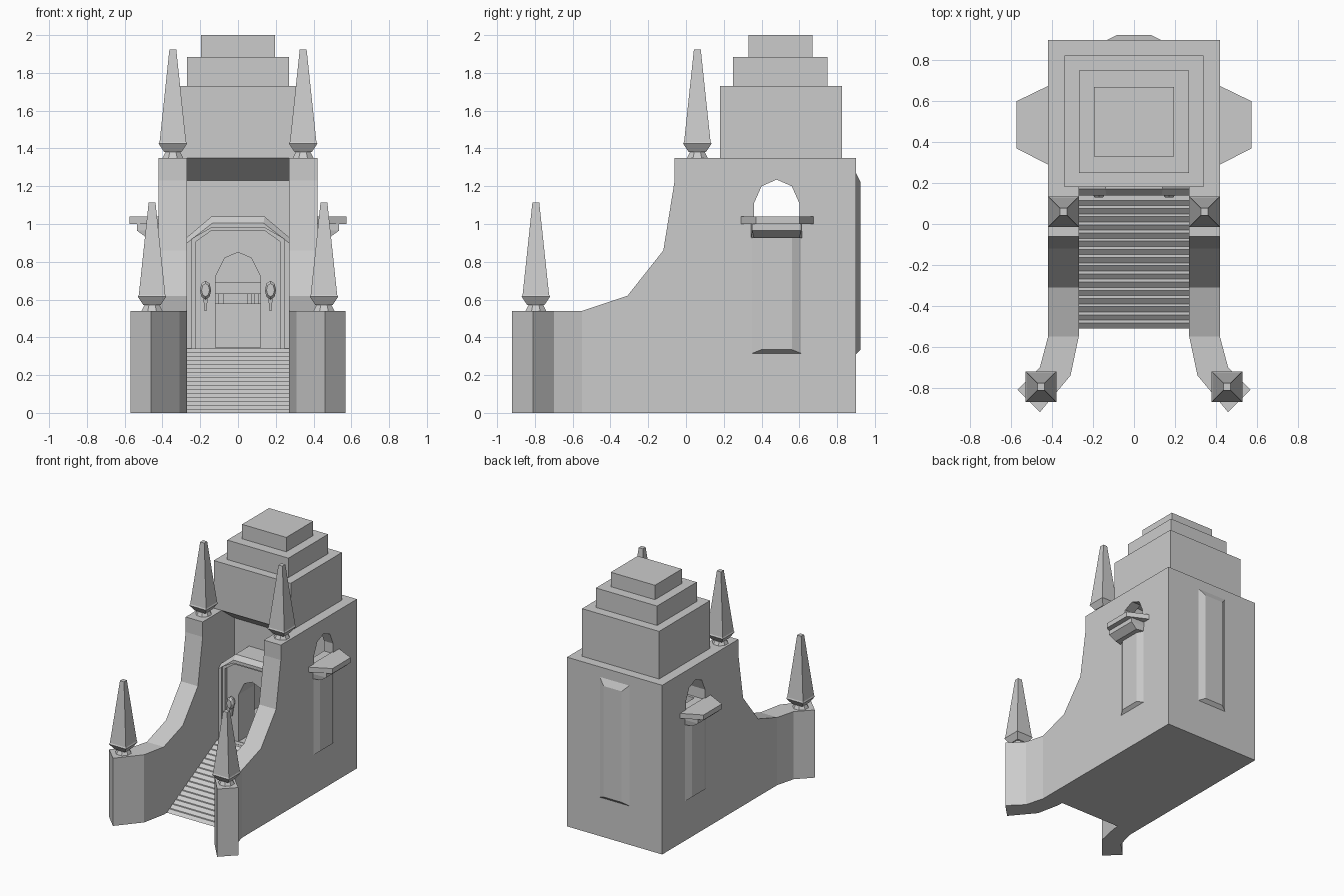
import bpy, bmesh, math

if "Cube" in bpy.data.objects:
    bpy.data.objects.remove(bpy.data.objects["Cube"])


def loft(name, rings):
    """Closed solid through rings of equal point count."""
    bm = bmesh.new()
    vs = [[bm.verts.new(p) for p in r] for r in rings]
    n = len(vs[0])
    bm.faces.new(vs[0])
    bm.faces.new(vs[-1])
    for a, b in zip(vs, vs[1:]):
        for i in range(n):
            j = (i + 1) % n
            bm.faces.new((a[i], a[j], b[j], b[i]))
    bmesh.ops.recalc_face_normals(bm, faces=bm.faces)
    me = bpy.data.meshes.new(name)
    bm.to_mesh(me)
    bm.free()
    ob = bpy.data.objects.new(name, me)
    bpy.context.collection.objects.link(ob)
    return ob


def prism(name, pts, axis, a, b):
    """Extrude a 2D outline along an axis from a to b."""
    put = {'x': lambda p, t: (t, p[0], p[1]),
           'y': lambda p, t: (p[0], t, p[1]),
           'z': lambda p, t: (p[0], p[1], t)}[axis]
    return loft(name, [[put(p, t) for p in pts] for t in (a, b)])


def box(name, x0, x1, y0, y1, z0, z1):
    return prism(name, [(x0, y0), (x1, y0), (x1, y1), (x0, y1)], 'z', z0, z1)


def ngon(cx, cy, r, z, n):
    """Regular polygon ring with flat sides at distance r."""
    k = r / math.cos(math.pi / n)
    return [(cx + k * math.cos((i + .5) * math.tau / n),
             cy + k * math.sin((i + .5) * math.tau / n), z) for i in range(n)]


def sym(half):
    """Mirror a right-hand outline (bottom to top) into a full one."""
    return half + [(-x, z) for x, z in reversed(half) if x > 0]


def cut(ob, cutter):
    cutter.hide_render = True
    m = ob.modifiers.new("cut", 'BOOLEAN')
    m.operation = 'DIFFERENCE'
    m.solver = 'EXACT'
    m.object = cutter
    bpy.context.view_layer.objects.active = ob
    bpy.ops.object.modifier_apply(modifier=m.name)


cutters = []


def cutter(ob):
    cutters.append(ob)
    return ob


# main body with swept side walls
body = prism("body", [(-.55, 0), (-.55, .54), (-.31, .62), (-.12, .86), (-.06, 1.23),
                      (-.06, 1.35), (.90, 1.35), (.90, 0)], 'x', -.42, .42)

# open front court, its floor forming the stairs
N, run, rise = 16, .04, .34 / 16
court = [(-.6, -.1), (-.51, -.1), (-.51, 0)]
for i in range(N):
    y, z = -.51 + i * run, (i + 1) * rise
    court += [(y + .026, z), (y + run, z)]
court += [(.34, .34), (.34, 1.23), (.18, 1.35), (.18, 1.5), (-.6, 1.5)]
cut(body, cutter(prism("court_cutter", court, 'x', -.27, .27)))

# inner room, side windows and doorway
cut(body, cutter(box("room_cutter", -.34, .34, .38, .82, .345, 1.27)))
window = [(.36, 1.03), (.60, 1.03), (.60, 1.11), (.56, 1.20), (.48, 1.235),
          (.40, 1.20), (.36, 1.11)]
cut(body, cutter(prism("window_cutter", window, 'x', -.6, .6)))
door = cutter(prism("door_cutter", sym([(.12, .345), (.12, .72), (.07, .82), (0, .85)]),
                    'y', .10, .45))
cut(body, door)

# door porch with a sloped canopy and stepped frame
front = sym([(.27, .33), (.27, .90), (.135, 1.005)])
back = sym([(.27, .33), (.27, .93), (.14, 1.04)])
porch = loft("porch", [[(x, .14, z) for x, z in front],
                       [(x, .17, z) for x, z in back],
                       [(x, .34, z) for x, z in back]])
for w, h, y in ((.245, .98, .155), (.225, .965, .18)):
    outline = sym([(w, .342), (w, h - .06), (.14, h)])
    cut(porch, cutter(prism("frame_cutter", outline, 'y', .05, y)))
cut(porch, door)

# stepped roof
for i, (x, y0, y1, z0, z1) in enumerate([(.34, .18, .825, 1.35, 1.73),
                                         (.27, .25, .75, 1.73, 1.885),
                                         (.195, .33, .67, 1.885, 2.0)]):
    box(f"roof_tier_{i + 1}", -x, x, y0, y1, z0, z1)

# raised panel on the back wall
loft("back_panel", [[(-.13, .90, .31), (.13, .90, .31), (.13, .90, 1.27), (-.13, .90, 1.27)],
                    [(-.08, .925, .335), (.08, .925, .335), (.08, .925, 1.22), (-.08, .925, 1.22)]])


def spire(name, cx, cy, z):
    loft(name + "_neck", [ngon(cx, cy, .055, z, 8), ngon(cx, cy, .035, z + .04, 8)])
    loft(name, [ngon(cx, cy, r, z + h, 4) for r, h in
                ((.045, .03), (.075, .075), (.07, .085), (.018, .575))])


for side, s in (("left", -1), ("right", 1)):
    # flared wall end
    plan = [(.27, -.55), (.42, -.55), (.46, -.70), (.57, -.81), (.46, -.92), (.31, -.74)]
    prism(side + "_wall_end", [(s * x, y) for x, y in plan], 'z', 0, .54)

    # spires
    spire(side + "_front_spire", s * .455, -.795, .54)
    spire(side + "_upper_spire", s * .345, .06, 1.35)

    # balcony slab and bracket
    slab = [(.41, .285), (.42, .29), (.575, .37), (.575, .60), (.42, .675), (.41, .68)]
    prism(side + "_balcony", [(s * x, y) for x, y in slab], 'z', 1.0, 1.04)
    loft(side + "_balcony_bracket",
         [[(s * .41, .48 - a, z), (s * x, .48 - b, z), (s * x, .48 + b, z), (s * .41, .48 + a, z)]
          for a, b, x, z in ((.135, .12, .48, .925), (.135, .13, .535, .965),
                             (.135, .13, .535, 1.0))])

    # raised panel below the balcony
    loft(side + "_side_panel",
         [[(s * x, .48 - w, z0), (s * x, .48 + w, z0), (s * x, .48 + w, .94), (s * x, .48 - w, .94)]
          for x, w, z0 in ((.42, .13, .315), (.445, .08, .335))])

    # wall lamp beside the door
    def oval(k, y):
        return [(s * .172 + .03 * k * math.cos(a), y, .65 + .05 * k * math.sin(a))
                for a in (i * math.tau / 8 for i in range(8))]
    loft(side + "_lamp", [oval(.7, .13), oval(1, .145), oval(1, .16), oval(.7, .18)])
    loft(side + "_lamp_stem", [ngon(s * .172, .165, .005, .54, 4), ngon(s * .172, .165, .012, .61, 4)])

# altar inside the room
box("altar_base", -.18, .18, .60, .82, .34, .58)
for i, x in enumerate((-.09, .06, .10)):
    box(f"altar_post_{i + 1}", x - .012, x + .012, .63, .66, .58, .63)
box("altar_top", -.18, .18, .58, .82, .63, .69)

for c in cutters:
    bpy.data.objects.remove(c)
